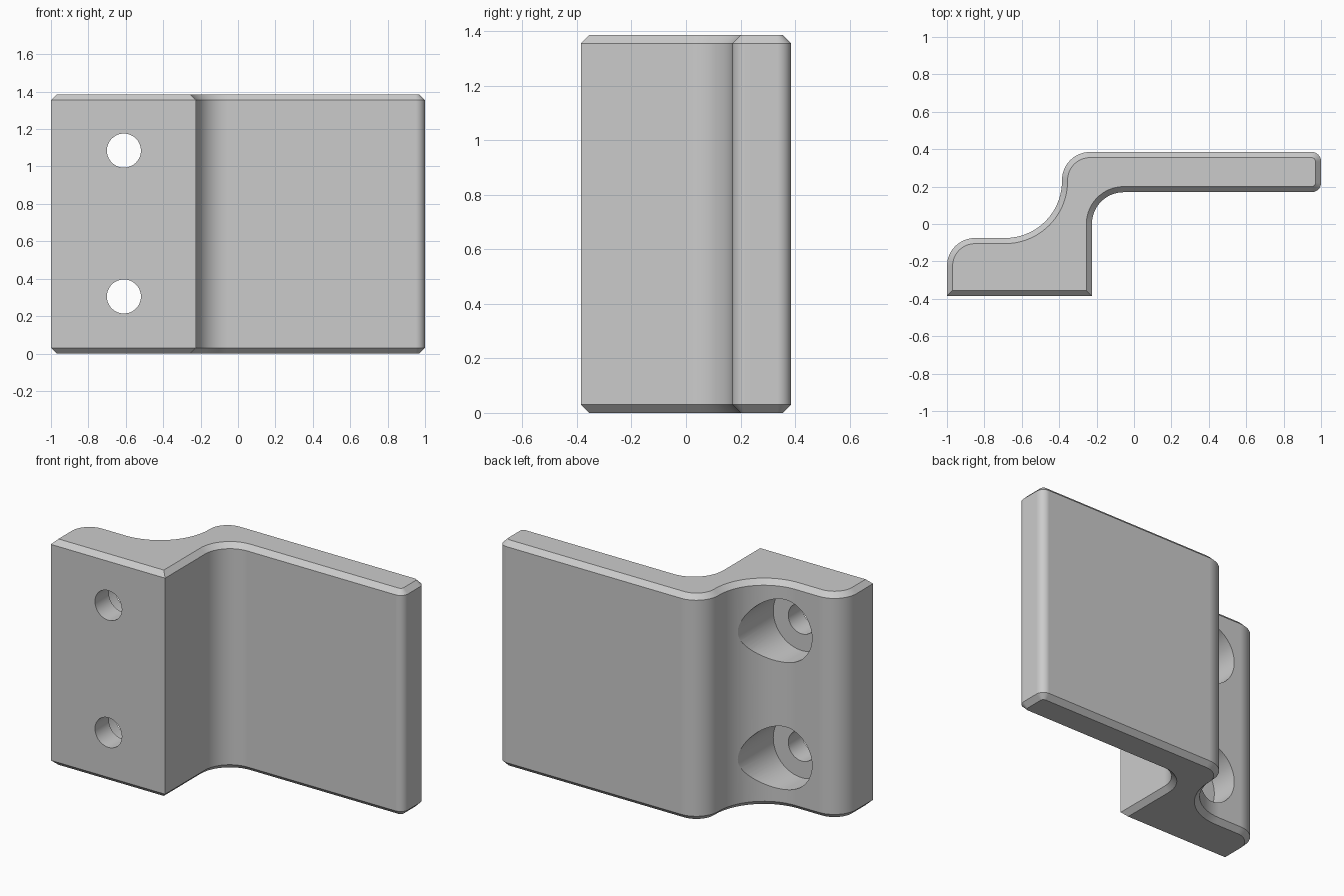
import bpy, bmesh, math
from mathutils import Vector, Matrix

if "Cube" in bpy.data.objects:
    bpy.data.objects.remove(bpy.data.objects["Cube"])

HEIGHT, CHAMFER = 1.385, 0.03

grey = bpy.data.materials.new("plain grey")
grey.use_nodes = True
colour = (0.6, 0.6, 0.6, 1)
grey.diffuse_color = colour
grey.node_tree.nodes["Principled BSDF"].inputs["Base Color"].default_value = colour


def arc(cx, cy, r, start, end, steps=16):
    angles = [math.radians(start + (end - start) * i / steps) for i in range(steps + 1)]
    return [Vector((cx + r * math.cos(a), cy + r * math.sin(a))) for a in angles]


def inset(points, d):
    """Move a counterclockwise outline inwards with mitred corners."""
    result = []
    for i, p in enumerate(points):
        a = (p - points[i - 1]).normalized()
        b = (points[(i + 1) % len(points)] - p).normalized()
        na, nb = Vector((-a.y, a.x)), Vector((-b.y, b.x))
        result.append(p + (na + nb) * d / (1 + na.dot(nb)))
    return result


def cylinder(name, x, z, r, y0, y1):
    bm = bmesh.new()
    place = Matrix.Translation((x, (y0 + y1) / 2, z)) @ Matrix.Rotation(math.pi / 2, 4, 'X')
    bmesh.ops.create_cone(bm, cap_ends=True, segments=64, radius1=r, radius2=r,
                          depth=y1 - y0, matrix=place)
    mesh = bpy.data.meshes.new(name)
    bm.to_mesh(mesh)
    bm.free()
    mesh.materials.append(grey)
    ob = bpy.data.objects.new(name, mesh)
    bpy.context.collection.objects.link(ob)
    ob.hide_render = True
    return ob


# Stepped plan outline: thick mounting foot, curved web, thin plate
outline = [Vector((-1, -0.385)), Vector((-0.225, -0.385))]
outline += arc(-0.055, 0.0, 0.17, 180, 90)        # inner fillet
outline += arc(0.95, 0.22, 0.05, -90, 0, 8)       # plate tip
outline += arc(0.95, 0.335, 0.05, 0, 90, 8)
outline += arc(-0.235, 0.235, 0.15, 90, 180)      # outer shoulder
outline += arc(-0.69, 0.23, 0.305, 0, -90, 24)    # back hollow
outline += arc(-0.85, -0.225, 0.15, 90, 180)      # foot corner

# Bracket body with chamfered top and bottom rims
bm = bmesh.new()
small = inset(outline, CHAMFER)
rings = [[bm.verts.new((p.x, p.y, z)) for p in pts] for pts, z in
         ((small, 0), (outline, CHAMFER), (outline, HEIGHT - CHAMFER), (small, HEIGHT))]
n = len(outline)
for low, high in zip(rings, rings[1:]):
    for i in range(n):
        j = (i + 1) % n
        bm.faces.new((low[i], low[j], high[j], high[i]))
bm.faces.new(rings[0][::-1])
bm.faces.new(rings[-1])
mesh = bpy.data.meshes.new("bracket_body")
bm.to_mesh(mesh)
bm.free()
mesh.materials.append(grey)
body = bpy.data.objects.new("bracket_body", mesh)
bpy.context.collection.objects.link(body)
bpy.context.view_layer.objects.active = body
body.select_set(True)

# Two through holes, counterbored from the back
for z in (0.305, 1.085):
    for name, r, y0, y1 in (("screw_hole", 0.091, -0.6, 0.6), ("counterbore", 0.193, -0.25, 0.6)):
        cutter = cylinder(name, -0.61, z, r, y0, y1)
        mod = body.modifiers.new(name, 'BOOLEAN')
        mod.operation, mod.solver, mod.object = 'DIFFERENCE', 'EXACT', cutter
        bpy.ops.object.modifier_apply(modifier=mod.name)
        bpy.data.objects.remove(cutter)

bpy.ops.object.shade_smooth_by_angle(angle=math.radians(25))
normals = body.modifiers.new("even_shading", 'WEIGHTED_NORMAL')
normals.keep_sharp = True
